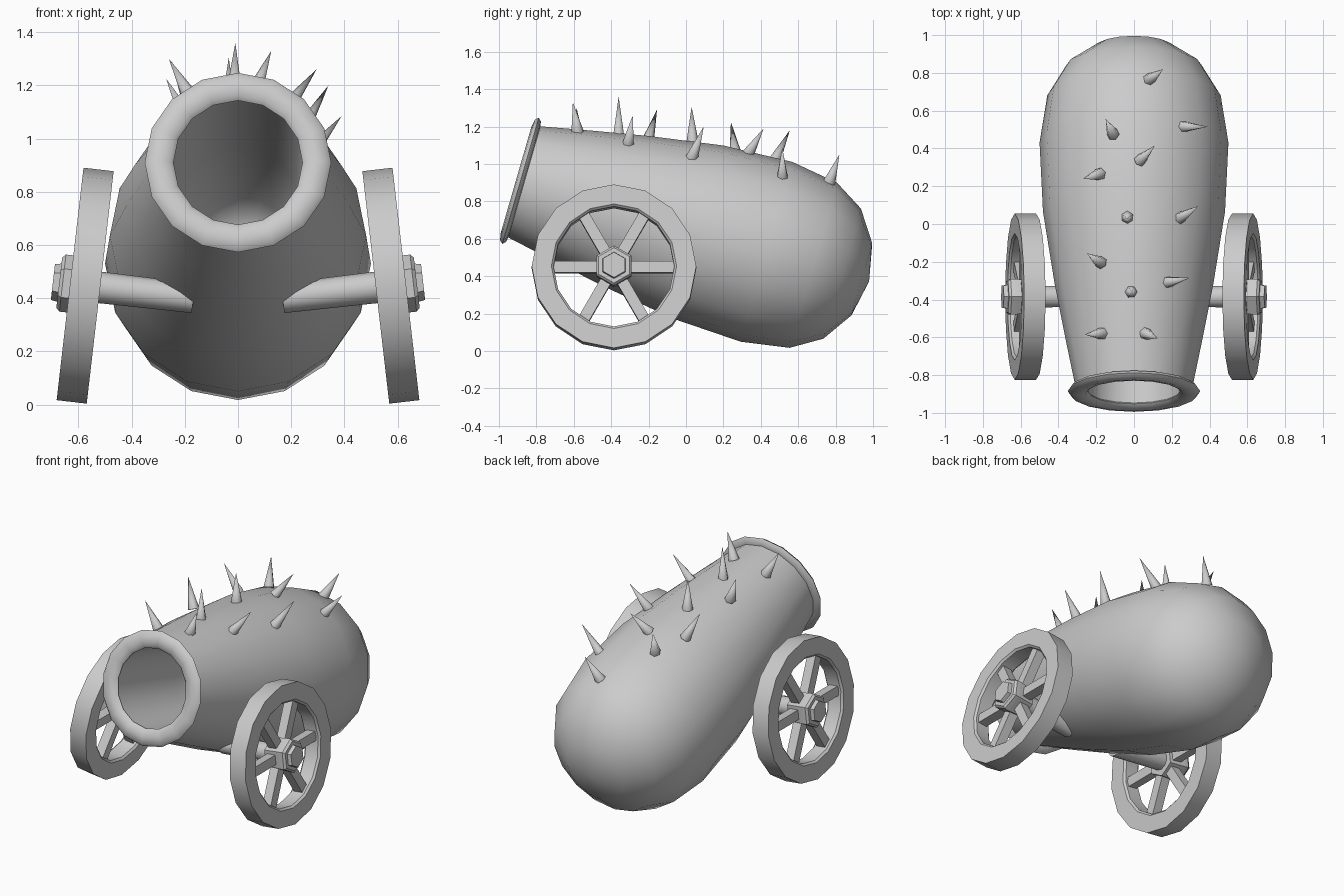
import bpy, bmesh
from math import sin, cos, pi, radians
from mathutils import Matrix, Vector

if "Cube" in bpy.data.objects:
    bpy.data.objects.remove(bpy.data.objects["Cube"])


def finish(bm, name, matrix, angle=None, mirror=False):
    """Bake the matrix into the mesh and make an object of it."""
    bmesh.ops.remove_doubles(bm, verts=bm.verts, dist=1e-5)
    bm.transform(matrix)
    bmesh.ops.recalc_face_normals(bm, faces=bm.faces)
    mesh = bpy.data.meshes.new(name)
    bm.to_mesh(mesh)
    bm.free()
    obj = bpy.data.objects.new(name, mesh)
    bpy.context.collection.objects.link(obj)
    if mirror:
        obj.modifiers.new("Mirror", 'MIRROR').use_mirror_merge = False
    if angle:
        bpy.ops.object.select_all(action='DESELECT')
        obj.select_set(True)
        bpy.context.view_layer.objects.active = obj
        bpy.ops.object.shade_smooth_by_angle(angle=radians(angle))
    return obj


def revolve(profile, sides, closed=False):
    """Turn a (radius, height) profile around local z."""
    bm = bmesh.new()
    rings = [[bm.verts.new((r * cos(2 * pi * i / sides), r * sin(2 * pi * i / sides), h))
              for i in range(sides)] for r, h in profile]
    pairs = list(zip(rings, rings[1:]))
    if closed:
        pairs.append((rings[-1], rings[0]))
    for a, b in pairs:
        for i in range(sides):
            j = (i + 1) % sides
            bm.faces.new((a[i], a[j], b[j], b[i]))
    return bm


# barrel with its deep bore, tilted 16 degrees
barrel_frame = Matrix.Translation((0, -0.885, 0.91)) @ Matrix.Rotation(radians(-106.1), 4, 'X')
barrel_profile = [(0, 1.36), (0.14, 1.33), (0.22, 1.22), (0.235, 0.6), (0.25, 0),
                  (0.305, 0), (0.363, 0.29), (0.42, 0.59), (0.482, 0.99), (0.5, 1.37),
                  (0.459, 1.63), (0.362, 1.79), (0.2, 1.9), (0, 1.94)]
finish(revolve(barrel_profile, 16), "barrel", barrel_frame, 50)

# rounded muzzle lip
lip_profile = [(0.297 + 0.054 * cos(k * pi / 4), 0.024 * sin(k * pi / 4)) for k in range(8)]
finish(revolve(lip_profile, 16, True), "muzzle_lip", barrel_frame, 80)

# wheels, leaning in at the top; local z is the outward axle direction
wheel_frame = (Matrix.Translation((0.575, -0.385, 0.447))
               @ Matrix.Rotation(radians(-6.6), 4, 'Y') @ Matrix.Rotation(pi / 2, 4, 'Y'))
rim_profile = [(0.44, -0.057), (0.44, 0.057), (0.335, 0.057),
               (0.323, 0.045), (0.323, -0.045), (0.335, -0.057)]
finish(revolve(rim_profile, 16, True), "wheel_rim", wheel_frame, 30, True)

# six spokes, as three bars through the hub
bm = bmesh.new()
for k in range(3):
    m = (Matrix.Rotation(pi / 2 + k * pi / 3, 4, 'Z')
         @ Matrix.Diagonal((0.67, 0.06, 0.06, 1)))
    bmesh.ops.create_cube(bm, size=1, matrix=m)
finish(bm, "wheel_spokes", wheel_frame, None, True)

# hexagonal hub and nut
hub_profile = [(0, -0.05), (0.1, -0.05), (0.108, 0.06), (0.108, 0.085), (0.095, 0.098),
               (0.072, 0.098), (0.068, 0.122), (0, 0.122)]
finish(revolve(hub_profile, 6), "wheel_hub", wheel_frame, None, True)

# axle stubs running into the barrel
finish(revolve([(0, -0.41), (0.056, -0.41), (0.06, 0), (0, 0)], 10),
       "axle", wheel_frame, 40, True)

# spikes over the back: base point, tip point
spikes = [((-0.17, -0.58, 1.14), (-0.26, -0.585, 1.30)), ((0.06, -0.58, 1.17), (0.125, -0.605, 1.33)),
          ((-0.015, -0.36, 1.15), (-0.01, -0.36, 1.36)), ((0.17, -0.31, 1.10), (0.295, -0.285, 1.26)),
          ((-0.175, -0.205, 1.12), (-0.25, -0.155, 1.29)), ((-0.035, 0.035, 1.11), (-0.035, 0.03, 1.305)),
          ((0.24, 0.03, 1.03), (0.34, 0.095, 1.20)), ((-0.18, 0.265, 1.05), (-0.27, 0.24, 1.225)),
          ((0.03, 0.335, 1.06), (0.11, 0.415, 1.19)), ((-0.11, 0.475, 1.02), (-0.15, 0.555, 1.18)),
          ((0.25, 0.515, 0.92), (0.39, 0.515, 1.085)), ((0.08, 0.765, 0.90), (0.155, 0.82, 1.05))]
bm = bmesh.new()
for base, tip in spikes:
    base, tip = Vector(base), Vector(tip)
    d = tip - base
    m = Matrix.Translation((base + tip) / 2) @ d.to_track_quat('Z', 'Y').to_matrix().to_4x4()
    bmesh.ops.create_cone(bm, cap_ends=True, segments=6, radius1=0.034, radius2=0,
                          depth=d.length, matrix=m)
finish(bm, "spikes", Matrix.Identity(4), 70)
